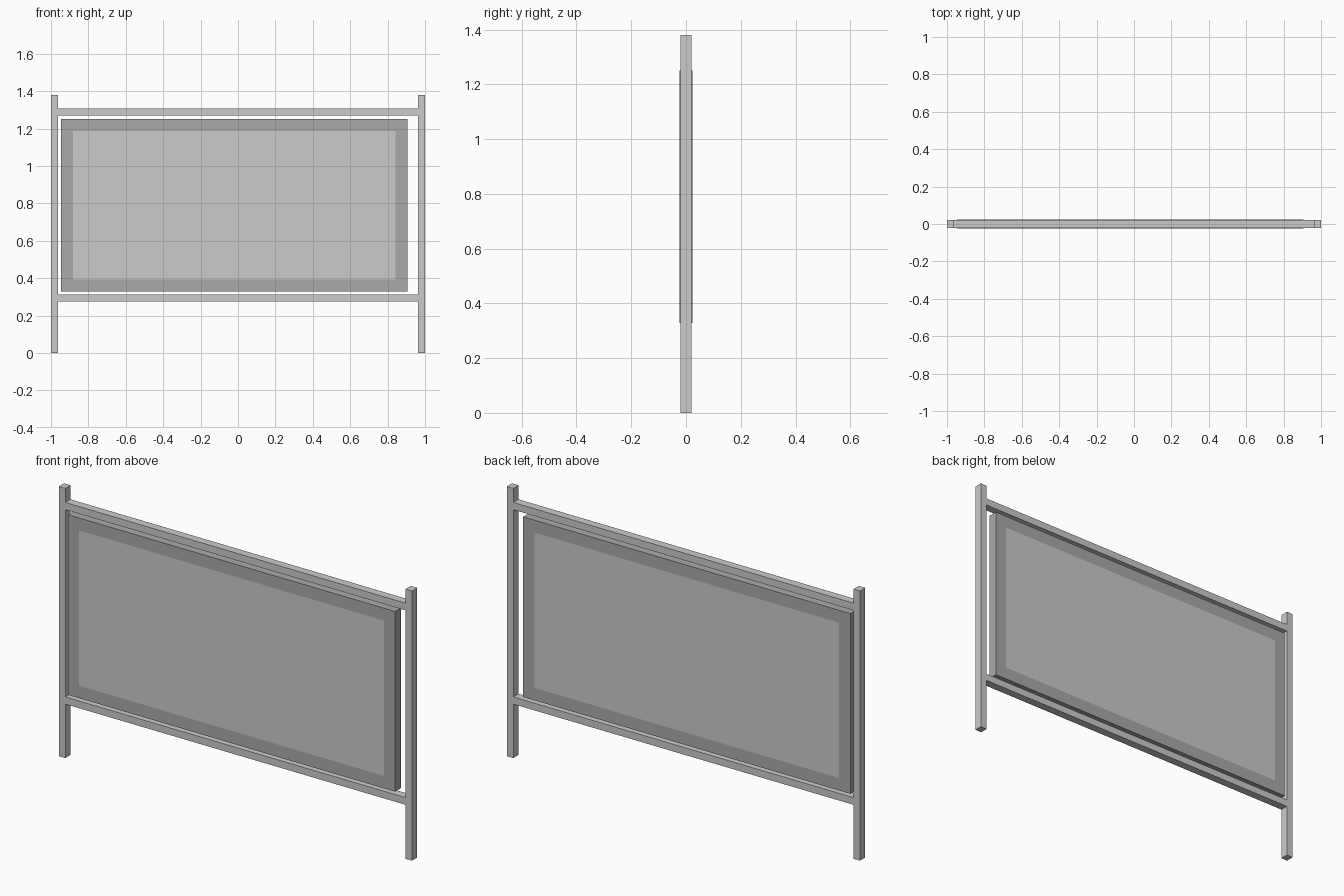
import bpy, bmesh

if "Cube" in bpy.data.objects:
    bpy.data.objects.remove(bpy.data.objects["Cube"])


def box(name, x, y, z):
    """Box between (min, max) pairs on each axis."""
    bpy.ops.mesh.primitive_cube_add(size=1, location=[(a + b) / 2 for a, b in (x, y, z)])
    ob = bpy.context.object
    ob.name = name
    ob.scale = [b - a for a, b in (x, y, z)]
    bpy.ops.object.transform_apply(location=False, rotation=False, scale=True)
    return ob


POST_W = 0.037
DEPTH = (-0.021, 0.021)
INNER = 1 - POST_W

# Upright posts
box("left_post", (-1, -INNER), DEPTH, (0, 1.38))
box("right_post", (INNER, 1), DEPTH, (0, 1.38))

# Horizontal rails between the posts
for name, z in (("lower_rail", 0.276), ("upper_rail", 1.271)):
    box(name, (-INNER, INNER), DEPTH, (z, z + POST_W))

# Board, slightly off-centre and slightly thicker than the frame
board = box("board", (-0.947, 0.906), (-0.0235, 0.0235), (0.329, 1.251))

# Lighter display area set flush into the front and back of the board
light = bpy.data.materials.new("light_grey")
light.diffuse_color = (0.6, 0.6, 0.6, 1)
light.use_nodes = True
light.node_tree.nodes["Principled BSDF"].inputs["Base Color"].default_value = light.diffuse_color
border = bpy.data.materials.new("border_grey")
border.diffuse_color = (0.4, 0.4, 0.4, 1)
border.use_nodes = True
border.node_tree.nodes["Principled BSDF"].inputs["Base Color"].default_value = border.diffuse_color
board.data.materials.append(border)
board.data.materials.append(light)

bm = bmesh.new()
bm.from_mesh(board.data)
sides = [f for f in bm.faces if abs(f.normal.y) > 0.9]
bmesh.ops.inset_individual(bm, faces=sides, thickness=0.09)
for f in sides:
    f.material_index = 1
bm.to_mesh(board.data)
bm.free()
